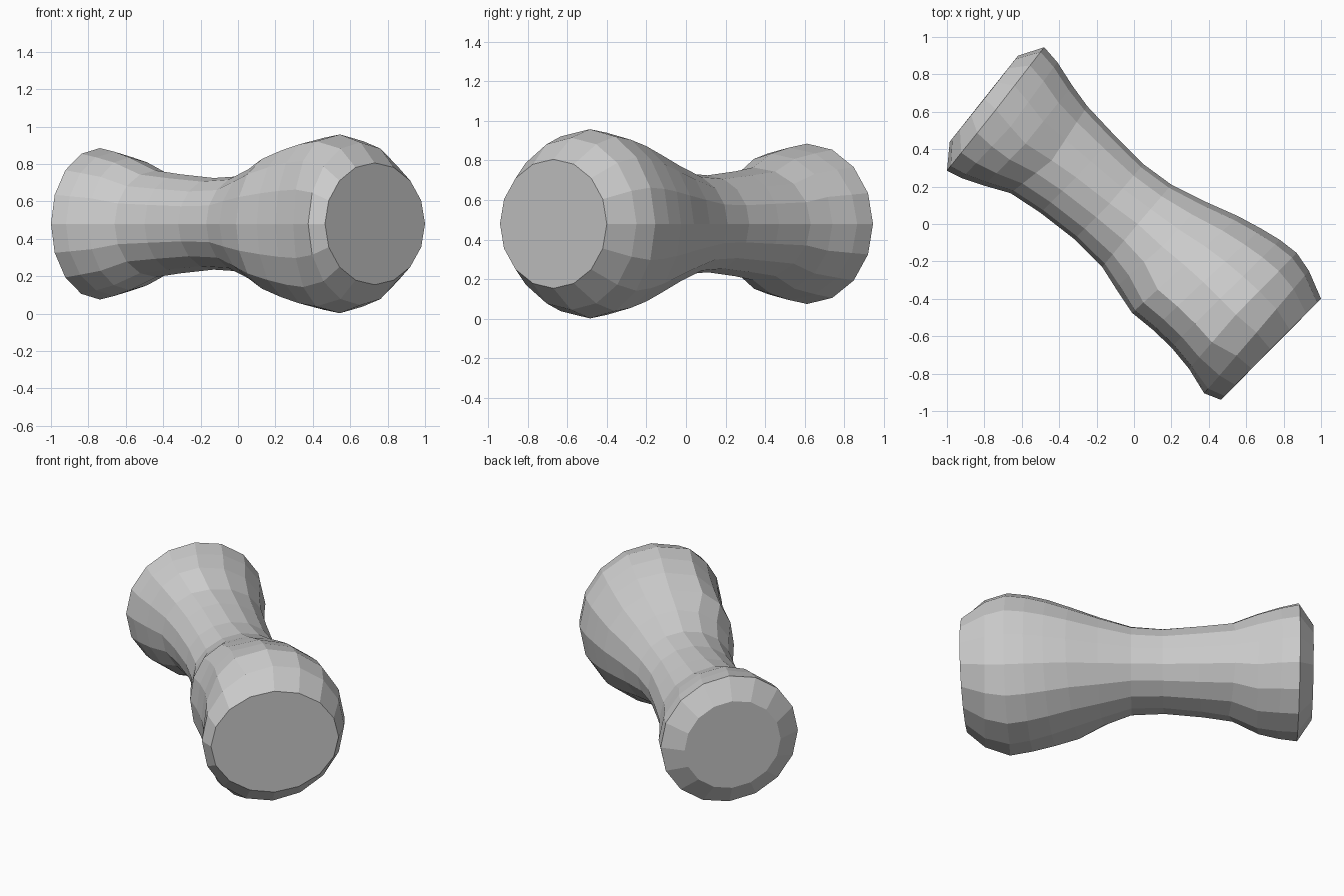
import bpy
import bmesh
from math import sin, cos, pi
from mathutils import Vector

SIDES = 16
AXIS_HEIGHT = 0.48

# Each ring: outer side point, inner side point, centre, half height
RINGS = [
    ((-.62, .90), (-.985, .44), (-.80, .67), .28),
    ((-.48, .945), (-1, .285), (-.738, .612), .405),
    ((-.41, .865), (-.92, .245), (-.66, .52), .385),
    ((-.33, .74), (-.80, .205), (-.58, .43), .355),
    ((-.25, .63), (-.66, .165), (-.44, .34), .285),
    ((-.1, .47), (-.5, .06), (-.31, .25), .265),
    ((.05, .32), (-.32, -.08), (-.13, .11), .245),
    ((.2, .21), (-.17, -.23), (.02, 0), .255),
    ((.38, .12), (-.1, -.34), (.15, -.12), .315),
    ((.56, .04), (-.01, -.475), (.27, -.22), .375),
    ((.68, -.025), (.1, -.565), (.37, -.31), .425),
    ((.78, -.085), (.2, -.66), (.46, -.40), .46),
    ((.87, -.155), (.295, -.775), (.545, -.485), .478),
    ((.935, -.25), (.375, -.905), (.655, -.58), .435),
    ((1, -.40), (.465, -.94), (.73, -.67), .326),
]
# Rings whose inner side is pressed flatter
FLATTENED = range(9, 13)


def add_ring(bm, index, outer, inner, centre, half_height):
    """Add one loop of vertices, with separate half widths on each side."""
    centre = Vector(centre)
    verts = []
    for step in range(SIDES):
        angle = 2 * pi * step / SIDES
        across = cos(angle)
        target = Vector(outer if across > 0 else inner)
        amount = abs(across)
        if across < 0 and index in FLATTENED:
            amount = amount ** 0.7
        point = centre + (target - centre) * amount
        height = AXIS_HEIGHT + half_height * sin(angle)
        verts.append(bm.verts.new((point.x, point.y, height)))
    return verts


def build_body(name, material):
    """Bridge the rings and close both flat ends."""
    bm = bmesh.new()
    loops = [add_ring(bm, i, *ring) for i, ring in enumerate(RINGS)]
    for first, second in zip(loops, loops[1:]):
        for i in range(SIDES):
            j = (i + 1) % SIDES
            bm.faces.new((first[i], first[j], second[j], second[i]))
    bm.faces.new(loops[0])
    bm.faces.new(loops[-1])
    bmesh.ops.recalc_face_normals(bm, faces=bm.faces)
    mesh = bpy.data.meshes.new(name)
    bm.to_mesh(mesh)
    bm.free()
    mesh.materials.append(material)
    body = bpy.data.objects.new(name, mesh)
    bpy.context.collection.objects.link(body)
    return body


def make_material(name, colour):
    material = bpy.data.materials.new(name)
    material.use_nodes = True
    material.diffuse_color = colour
    shader = next(n for n in material.node_tree.nodes if n.type == 'BSDF_PRINCIPLED')
    shader.inputs["Base Color"].default_value = colour
    return material


default_cube = bpy.data.objects.get("Cube")
if default_cube:
    bpy.data.objects.remove(default_cube, do_unlink=True)

# Flared, waisted body with a flat cap at each end
grey = make_material("light_grey", (0.6, 0.6, 0.6, 1))
build_body("flared_body", grey)
